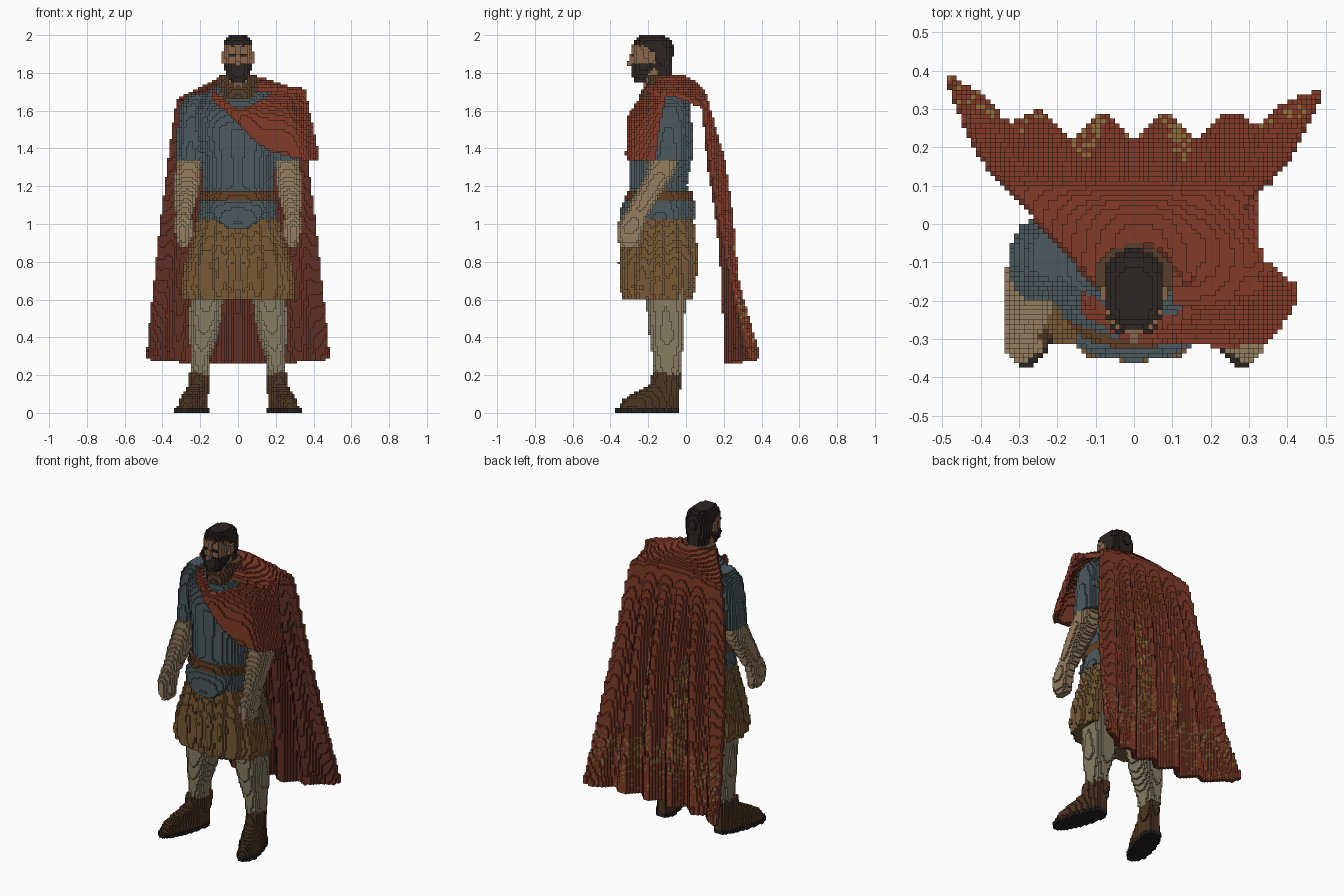
import bpy, bmesh, math, random
from mathutils import Vector

cube = bpy.data.objects.get("Cube")
if cube:
    bpy.data.objects.remove(cube)

V = 0.0125            # block size
random.seed(4)
cells = {}            # grid cell -> part name, the first part to claim a cell keeps it
colours = {}          # part name -> colour


def claim(part, p):
    cells.setdefault(tuple(math.floor(c / V) for c in p), part)


def stack(part, colour, rings, turn=0, flutes=0, power=2.4):
    """Fill a solid from rings (z, cx, cy, rx, ry), lowest ring first."""
    colours[part] = colour
    k = round(rings[0][0] / V)
    while (k + 0.5) * V < rings[-1][0]:
        z = (k + 0.5) * V
        a, b = next((a, b) for a, b in zip(rings, rings[1:]) if z < b[0])
        f = max(0, (z - a[0]) / (b[0] - a[0]))
        cx, cy, rx, ry = (p + (q - p) * f for p, q in zip(a[1:], b[1:]))
        n = int(max(rx, ry) * 1.2 / V) + 2
        for i in range(-n, n + 1):
            for j in range(-n, n + 1):
                x = (math.floor(cx / V) + i + 0.5) * V
                y = (math.floor(cy / V) + j + 0.5) * V
                dx, dy = x - cx, y - cy
                u = dx * math.cos(turn) + dy * math.sin(turn)
                w = dy * math.cos(turn) - dx * math.sin(turn)
                size = 1 + 0.1 * math.cos(flutes * math.atan2(w, u)) if flutes else 1
                if abs(u / rx) ** power + abs(w / ry) ** power <= size:
                    claim(part, (x, y, z))
        k += 1


def pair(part, colour, rings, turn=0):
    """Make a left and a right copy of a stack given for the left side."""
    for side, s in (("left_", 1), ("right_", -1)):
        stack(side + part, colour, [(z, s * x, y, a, b) for z, x, y, a, b in rings], s * turn)


def spline(pts, t):
    """Point on a smooth curve through pts, t from 0 to 1."""
    t *= len(pts) - 1
    i = min(int(t), len(pts) - 2)
    f = t - i
    p0, p1, p2, p3 = (Vector(pts[min(max(i + d, 0), len(pts) - 1)]) for d in (-1, 0, 1, 2))
    return p1 + 0.5 * f * (p2 - p0 + f * (2 * p0 - 5 * p1 + 4 * p2 - p3
                                          + f * (3 * (p1 - p2) + p3 - p0)))


def sheet(part, colour, point, nu, nv, *offsets):
    """Fill a cloth surface point(u, v), one layer of blocks for each offset."""
    colours[part] = colour
    for i in range(nu + 1):
        for j in range(nv + 1):
            p = point(i / nu, j / nv)
            for offset in offsets:
                claim(part, p + Vector(offset))


def cloth(rows):
    return lambda u, v: spline([spline(r, u) for r in rows], v)


RED, LINING, GOLD = (130, 60, 41), (98, 48, 36), (146, 112, 62)
BLUE, BROWN = (76, 90, 95), (120, 90, 54)
SKIN, FACE = (150, 127, 97), (140, 103, 76)
HAIR, LEATHER = (44, 38, 35), (78, 54, 34)
LINEN, SOLE = (134, 124, 98), (38, 34, 32)

# Collar around the neck
stack("collar", (86, 62, 40), [(1.66, 0, -.19, .07, .06), (1.70, 0, -.155, .10, .085),
                               (1.73, 0, -.135, .108, .085), (1.79, 0, -.13, .10, .075)], power=2)


# Cape: a neckline that spreads over the shoulders and falls in folds
def cape_point(u, v):
    u = 2 * u - 1
    neck = Vector((0.02 + 0.12 * u, -0.05 - 0.11 * u * u, 1.77 - 0.02 * u * u))
    shoulder = Vector((0.315 * u, 0.085, 1.685 - 0.035 * u * u))
    if v < 0.16:
        f = v / 0.16
        p = neck.lerp(shoulder, f)
        p.z += 0.02 * math.sin(math.pi * f) * (1 - u * u)
        return p
    t = (v - 0.16) / 0.84
    folds = -0.032 * math.cos(18 * u) * min(1, t * 4) * (1 - abs(u) ** 3)
    corner = (0.12 - 0.02 * u) * t * t * abs(u) ** 3.5
    bulge = 0.045 * math.sin(math.pi * t) * (1 - u * u)
    return Vector((u * (0.315 + 0.165 * t ** 0.85),
                   0.085 + 0.15 * t + folds + corner + bulge,
                   shoulder.z * (1 - t) + (0.265 + 0.025 * u * u) * t))


sheet("cape_lining", LINING, cape_point, 300, 330, (0, 0, 0))
sheet("cape", RED, cape_point, 300, 330, (0, V, V), (0, V, 0))

# Gold embroidery on the cape's lower back
colours["cape_embroidery"] = GOLD
for c in sorted(c for c, owner in cells.items() if owner == "cape"):
    x, z = (c[0] + 0.5) * V, c[2] * V
    column = abs(abs(x) - 0.12) < 0.07 * (1.3 - z) + 0.01 and 0.55 < z < 1.2
    chance = 0.5 if column else 0.25 if 0.42 < z < 0.62 else 0.08 if z < 0.42 else 0
    if random.random() < chance:
        cells[c] = "cape_embroidery"

# Sash across the chest and the cloth over the left shoulder
sheet("sash", RED, cloth([
    [(-.13, -.20, 1.70), (0, -.275, 1.61), (.13, -.24, 1.65), (.23, -.15, 1.72), (.35, -.12, 1.71)],
    [(-.13, -.22, 1.68), (0, -.295, 1.58), (.13, -.29, 1.55), (.29, -.27, 1.55), (.385, -.155, 1.54)],
    [(-.13, -.23, 1.66), (-.01, -.295, 1.55), (.14, -.31, 1.41), (.34, -.30, 1.35), (.425, -.18, 1.35)],
]), 120, 90, (0, 0, 0), (0, V, 0))
sheet("shoulder_cloth", RED, cloth([
    [(.11, -.21, 1.72), (.20, -.20, 1.72), (.33, -.17, 1.70)],
    [(.09, -.06, 1.77), (.20, -.06, 1.745), (.325, -.06, 1.69)],
    [(.07, .03, 1.74), (.20, .08, 1.70), (.32, .09, 1.63)],
]), 70, 80, (0, 0, 0), (0, 0, -V))

# Head
pair("eye", HAIR, [(1.89, .032, -.277, .014, .012), (1.90, .032, -.277, .014, .012)])
stack("nose", FACE, [(1.84, 0, -.288, .018, .028), (1.90, 0, -.275, .014, .018)])
stack("beard", HAIR, [(1.75, 0, -.24, .03, .035), (1.78, 0, -.235, .055, .05),
                      (1.82, 0, -.22, .072, .07), (1.85, 0, -.215, .072, .072)])
pair("ear", FACE, [(1.85, .074, -.185, .012, .015), (1.91, .076, -.18, .013, .022)])
stack("hair", HAIR, [(1.775, 0, -.125, .06, .05), (1.88, 0, -.13, .076, .06),
                     (1.925, 0, -.135, .08, .07), (1.94, 0, -.172, .082, .105),
                     (1.975, 0, -.175, .075, .10), (2.0, 0, -.185, .048, .065)], power=2.1)
stack("face", FACE, [(1.79, 0, -.2, .06, .06), (1.85, 0, -.21, .068, .07),
                     (1.95, 0, -.205, .072, .078)])
stack("neck", FACE, [(1.7, 0, -.16, .06, .06), (1.82, 0, -.17, .06, .06)])

# Tunic and belt
stack("belt", (98, 64, 38), [(1.125, 0, -.14, .205, .185), (1.175, 0, -.14, .20, .175)])
stack("tunic_front", BLUE, [(.97, 0, -.325, .04, .03), (1.01, 0, -.325, .11, .032),
                            (1.08, 0, -.31, .15, .035), (1.13, 0, -.29, .15, .035)])
stack("tunic", BLUE, [(1.03, 0, -.14, .21, .19), (1.12, 0, -.135, .20, .18),
                      (1.2, 0, -.145, .185, .15), (1.35, 0, -.13, .20, .165),
                      (1.5, 0, -.13, .235, .165), (1.6, 0, -.12, .245, .145),
                      (1.68, 0, -.10, .20, .11), (1.74, 0, -.12, .10, .08)], power=2.2)
pair("sleeve", BLUE, [(1.335, .252, -.10, .072, .10), (1.5, .25, -.09, .07, .10),
                      (1.62, .24, -.085, .068, .09), (1.69, .21, -.08, .05, .06)], 0)

# Bare arms and hands
pair("hand", SKIN, [(.88, .285, -.30, .025, .045), (.91, .29, -.30, .035, .06),
                    (.98, .295, -.295, .042, .068), (1.05, .29, -.265, .04, .065)])
pair("thumb", SKIN, [(.93, .25, -.32, .016, .02), (1.02, .265, -.31, .022, .025)])
pair("forearm", SKIN, [(1.04, .288, -.265, .042, .065), (1.15, .275, -.205, .06, .068),
                       (1.25, .265, -.145, .07, .075), (1.35, .255, -.11, .062, .078)])

# Pleated kilt
stack("kilt", BROWN, [(.605, 0, -.15, .285, .18), (.66, 0, -.15, .295, .19),
                      (.8, 0, -.145, .27, .205), (.95, 0, -.14, .225, .185),
                      (1.05, 0, -.14, .20, .17)], flutes=18)

# Legs and boots
pair("leg", LINEN, [(.2, .2, -.10, .045, .068), (.28, .2, -.10, .048, .074),
                    (.4, .185, -.10, .075, .092), (.5, .172, -.105, .085, .098),
                    (.66, .165, -.11, .09, .108)])
TOE_OUT = math.radians(18)
pair("sole", SOLE, [(0, .243, -.202, .067, .176), (.03, .243, -.202, .067, .176)], TOE_OUT)
pair("boot", LEATHER, [(.03, .24, -.195, .06, .165), (.07, .236, -.185, .058, .155),
                       (.11, .22, -.15, .052, .12), (.15, .205, -.11, .05, .085),
                       (.215, .203, -.10, .05, .08)], TOE_OUT)


def linear(c):
    return (c / 255 / 12.92) if c < 11 else ((c / 255 + 0.055) / 1.055) ** 2.4


def material(colour):
    name = "colour_%d_%d_%d" % colour
    mat = bpy.data.materials.get(name)
    if not mat:
        mat = bpy.data.materials.new(name)
        mat.use_nodes = True
        mat.diffuse_color = (*map(linear, colour), 1)
        bsdf = mat.node_tree.nodes["Principled BSDF"]
        bsdf.inputs["Base Color"].default_value = mat.diffuse_color
    return mat


# Turn each part's cells into a mesh of its exposed block faces
for part, colour in colours.items():
    bm = bmesh.new()
    verts = {}
    for cell in (c for c, owner in cells.items() if owner == part):
        for axis in range(3):
            for step in (0, 1):
                near = list(cell)
                near[axis] += 2 * step - 1
                if tuple(near) in cells:
                    continue
                quad = []
                for a, b in ((0, 0), (1, 0), (1, 1), (0, 1)):
                    corner = list(cell)
                    corner[axis] += step
                    corner[(axis + 1) % 3] += a
                    corner[(axis + 2) % 3] += b
                    key = tuple(corner)
                    if key not in verts:
                        verts[key] = bm.verts.new(Vector(key) * V)
                    quad.append(verts[key])
                bm.faces.new(quad if step else quad[::-1])
    mesh = bpy.data.meshes.new(part)
    bm.to_mesh(mesh)
    bm.free()
    mesh.materials.append(material(colour))
    bpy.context.collection.objects.link(bpy.data.objects.new(part, mesh))
